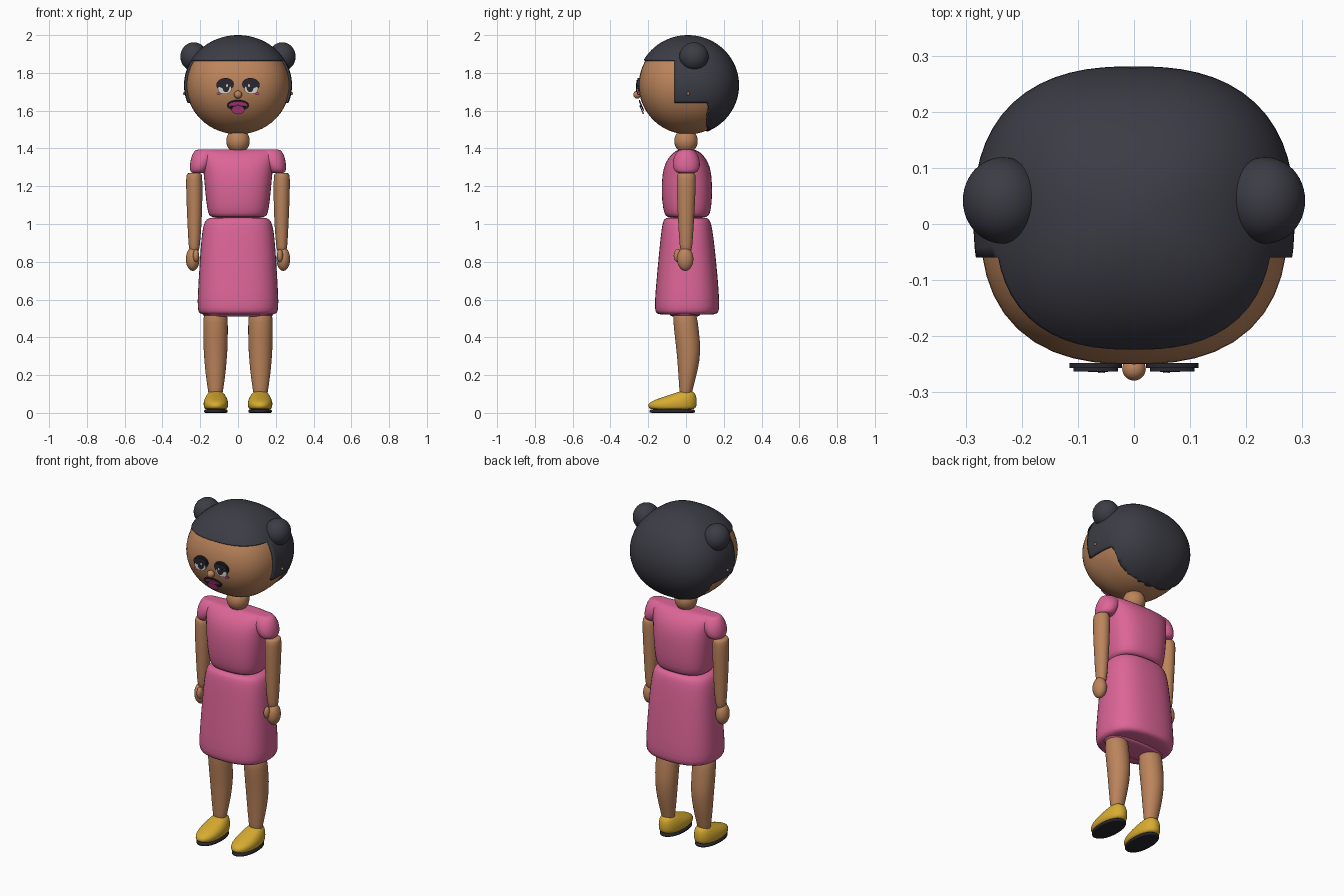
import bpy, bmesh, math
from mathutils import Matrix, Vector

cube = bpy.data.objects.get("Cube")
if cube:
    bpy.data.objects.remove(cube, do_unlink=True)


def material(name, rgb, rough=0.6):
    m = bpy.data.materials.new(name)
    m.use_nodes = True
    m.diffuse_color = (*rgb, 1)
    node = m.node_tree.nodes["Principled BSDF"]
    node.inputs["Base Color"].default_value = (*rgb, 1)
    node.inputs["Roughness"].default_value = rough
    return m


SKIN = material("warm_skin", (0.50, 0.23, 0.105))
HAIR = material("dark_hair", (0.045, 0.045, 0.06))
DRESS = material("pink_dress", (0.72, 0.13, 0.31))
SHOE = material("yellow_shoe", (0.68, 0.41, 0.03))
SOLE = material("black_sole", (0.02, 0.02, 0.028))
WHITE = material("eye_white", (0.62, 0.65, 0.60))
LIP = material("deep_pink_lip", (0.55, 0.05, 0.25))


def finish(bm, name, mat, subdiv=0):
    bmesh.ops.recalc_face_normals(bm, faces=bm.faces[:])
    me = bpy.data.meshes.new(name)
    bm.to_mesh(me)
    bm.free()
    me.materials.append(mat)
    me.polygons.foreach_set("use_smooth", [True] * len(me.polygons))
    ob = bpy.data.objects.new(name, me)
    bpy.context.collection.objects.link(ob)
    if subdiv:
        ob.modifiers.new("Subdivision", "SUBSURF").levels = subdiv
        ob.modifiers["Subdivision"].render_levels = subdiv
    else:
        me.set_sharp_from_angle(angle=math.radians(40))
    return ob


def loft(name, mat, rings, power=2.0, side=1, x=0.0, n=24):
    """Stack superelliptic rings (z, x offset, rx, y front, y back)."""
    z0, o0, r0, f0, b0 = rings[0]
    z1, o1, r1, f1, b1 = rings[-1]

    def half(z, o, r, f, b):
        return (z, o, r * .6, f * .8 + b * .2, f * .2 + b * .8)
    rings = [half(z0, o0, r0, f0, b0), *rings, half(z1, o1, r1, f1, b1)]
    bm = bmesh.new()
    loops = []
    for z, off, rx, front, back in rings:
        loop = []
        for i in range(n):
            a = math.tau * i / n
            c, s = math.cos(a), math.sin(a)
            k = (abs(c) ** power + abs(s) ** power) ** (-1 / power)
            loop.append(bm.verts.new((side * (x + off + c * k * rx),
                                      (front + back) / 2 + s * k * (back - front) / 2, z)))
        loops.append(loop)
    for lo, hi in zip(loops, loops[1:]):
        for i in range(n):
            j = (i + 1) % n
            bm.faces.new((lo[i], lo[j], hi[j], hi[i]))
    bm.faces.new(loops[0])
    bm.faces.new(loops[-1])
    return finish(bm, name, mat, 1)


def ball(bm, center, radii, power=2.0, u=48, v=32):
    """Ellipsoid whose plan outline can be squared off."""
    bmesh.ops.create_uvsphere(bm, u_segments=u, v_segments=v, radius=1)
    for vert in bm.verts:
        p = vert.co
        k = 1.0
        if p.xy.length > 1e-5:
            k = p.xy.length / (abs(p.x) ** power + abs(p.y) ** power) ** (1 / power)
        vert.co = Vector((p.x * k * radii[0], p.y * k * radii[1], p.z * radii[2])) + Vector(center)


def ellipsoid(name, mat, center, radii, power=2.0):
    bm = bmesh.new()
    ball(bm, center, radii, power)
    return finish(bm, name, mat)


def plate(name, mat, center, rx, rz, tilt=0.0, roll=0.0, depth=0.006):
    """Thin elliptical plate facing the front."""
    bm = bmesh.new()
    bmesh.ops.create_cone(bm, cap_ends=True, segments=28, radius1=1, radius2=1, depth=1)
    mat4 = (Matrix.Translation(center) @ Matrix.Rotation(tilt, 4, "X") @ Matrix.Rotation(roll, 4, "Y")
            @ Matrix.Diagonal((rx, depth, rz, 1)) @ Matrix.Rotation(math.pi / 2, 4, "X"))
    bmesh.ops.transform(bm, matrix=mat4, verts=bm.verts[:])
    return finish(bm, name, mat)


# Head, neck and nose
HEAD = (0, 0.01, 1.735)
ellipsoid("head", SKIN, HEAD, (0.274, 0.26, 0.26), 2.5)
ellipsoid("neck", SKIN, (0, 0, 1.44), (0.062, 0.062, 0.066))
ellipsoid("nose", SKIN, (0, -0.258, 1.685), (0.021, 0.021, 0.021))

# Hair cap: a shell trimmed at the fringe, sideburns and nape
FRINGE, TEMPLE, EARLINE, NAPE = 1.868, -0.06, 1.64, 0.115
bm = bmesh.new()
ball(bm, HEAD, (0.286, 0.271, 0.265), 2.5, 64, 40)
for co, no in (((0, 0, FRINGE), (0, 0, 1)), ((0, TEMPLE, 0), (0, 1, 0)),
               ((0, 0, EARLINE), (0, 0, 1)), ((0, NAPE, 0), (0, 1, 0))):
    bmesh.ops.bisect_plane(bm, geom=bm.verts[:] + bm.edges[:] + bm.faces[:], plane_co=co, plane_no=no)


def bald(face):
    c = face.calc_center_median()
    return not (c.z > FRINGE or (c.y > TEMPLE and c.z > EARLINE) or c.y > NAPE)


bmesh.ops.delete(bm, geom=[f for f in bm.faces if bald(f)], context="FACES")
# Wavy nape edge
for vert in bm.verts:
    if vert.is_boundary and abs(vert.co.y - NAPE) < 1e-4 and vert.co.z < EARLINE - 0.01:
        vert.co.y += 0.008 * math.sin(vert.co.z * 260 + vert.co.x * 90)
hair = finish(bm, "hair_cap", HAIR)
shell = hair.modifiers.new("Thickness", "SOLIDIFY")
shell.thickness = 0.014
shell.offset = -1

# Dress
loft("bodice", DRESS, [
    (1.035, 0, .145, -.10, .11), (1.05, 0, .158, -.115, .128), (1.12, 0, .169, -.128, .138),
    (1.22, 0, .178, -.13, .139), (1.30, 0, .185, -.12, .13), (1.35, 0, .195, -.095, .105),
    (1.38, 0, .208, -.065, .075), (1.394, 0, .215, -.04, .05)], 2.7)
loft("skirt", DRESS, [
    (.52, 0, .198, -.15, .16), (.535, 0, .212, -.164, .175), (.58, 0, .216, -.167, .178),
    (.72, 0, .208, -.155, .168), (.88, 0, .198, -.14, .152), (.97, 0, .189, -.13, .14),
    (1.015, 0, .177, -.122, .13), (1.035, 0, .155, -.11, .115)], 2.7)
loft("skirt_hem", DRESS, [(.51, 0, .198, -.09, .08), (.55, 0, .198, -.09, .08)], 2.7)

# Mouth
plate("mouth_outline", SOLE, (0, -.236, 1.628), .058, .03, .4)
for side, word in ((1, "left"), (-1, "right")):
    plate(word + "_upper_lip", LIP, (side * .021, -.24, 1.634), .027, .014, .4, side * .25)
plate("lower_lip", LIP, (0, -.235, 1.605), .034, .025, .4)
plate("mouth_line", SOLE, (0, -.241, 1.621), .042, .004, .4)

# Paired parts
for side, word in ((1, "left"), (-1, "right")):
    ellipsoid(word + "_hair_bun", HAIR, (side * .234, .042, 1.886), (.071, .077, .076))
    ellipsoid(word + "_earring", SKIN, (side * .284, .012, 1.69), (.008, .008, .008))

    # Eye, layered from lashes to glint
    plate(word + "_lashes", SOLE, (side * .068, -.252, 1.738), .047, .035, 0, side * .1, .009)
    plate(word + "_eye_white", WHITE, (side * .07, -.255, 1.713), .036, .025, 0, 0, .009)
    plate(word + "_eyelid", SOLE, (side * .068, -.258, 1.741), .04, .021, 0, side * .1, .009)
    plate(word + "_iris", SOLE, (side * .064, -.259, 1.722), .018, .024, 0, 0, .009)
    plate(word + "_eye_glint", WHITE, (side * .058, -.262, 1.733), .006, .007, 0, 0, .007)
    plate(word + "_eye_blush", LIP, (side * .102, -.252, 1.69), .011, .007, 0, 0, .009)

    loft(word + "_sleeve", DRESS, [
        (1.27, .207, .038, -.045, .05), (1.28, .207, .047, -.062, .066), (1.31, .197, .059, -.072, .076),
        (1.35, .184, .066, -.068, .072), (1.38, .172, .064, -.05, .055), (1.394, .165, .06, -.036, .042)],
        side=side)
    loft(word + "_arm", SKIN, [
        (.85, .232, .026, -.03, .03), (.92, .231, .033, -.037, .037), (1.05, .23, .04, -.044, .044),
        (1.15, .231, .043, -.048, .05), (1.25, .232, .044, -.05, .053), (1.27, .232, .038, -.045, .048)],
        side=side)
    ellipsoid(word + "_hand", SKIN, (side * .24, -.004, .814), (.036, .043, .062))
    ellipsoid(word + "_thumb", SKIN, (side * .222, -.043, .833), (.016, .022, .034))

    loft(word + "_leg", SKIN, [
        (.09, 0, .036, -.033, .03), (.13, 0, .042, -.036, .036), (.22, 0, .055, -.042, .063),
        (.33, 0, .064, -.05, .08), (.42, 0, .066, -.062, .07), (.54, 0, .066, -.073, .057)],
        side=side, x=.119)
    loft(word + "_shoe", SHOE, [
        (.018, 0, .060, -.193, .048), (.035, 0, .065, -.203, .056), (.055, 0, .066, -.198, .058),
        (.075, 0, .060, -.150, .057), (.095, 0, .049, -.088, .052), (.108, 0, .039, -.050, .044),
        (.114, 0, .028, -.03, .032)], 2.2, side, .117)
    loft(word + "_shoe_sole", SOLE, [
        (0, 0, .061, -.192, .047), (.004, 0, .063, -.195, .05), (.02, 0, .063, -.195, .05)],
        2.2, side, .117)
